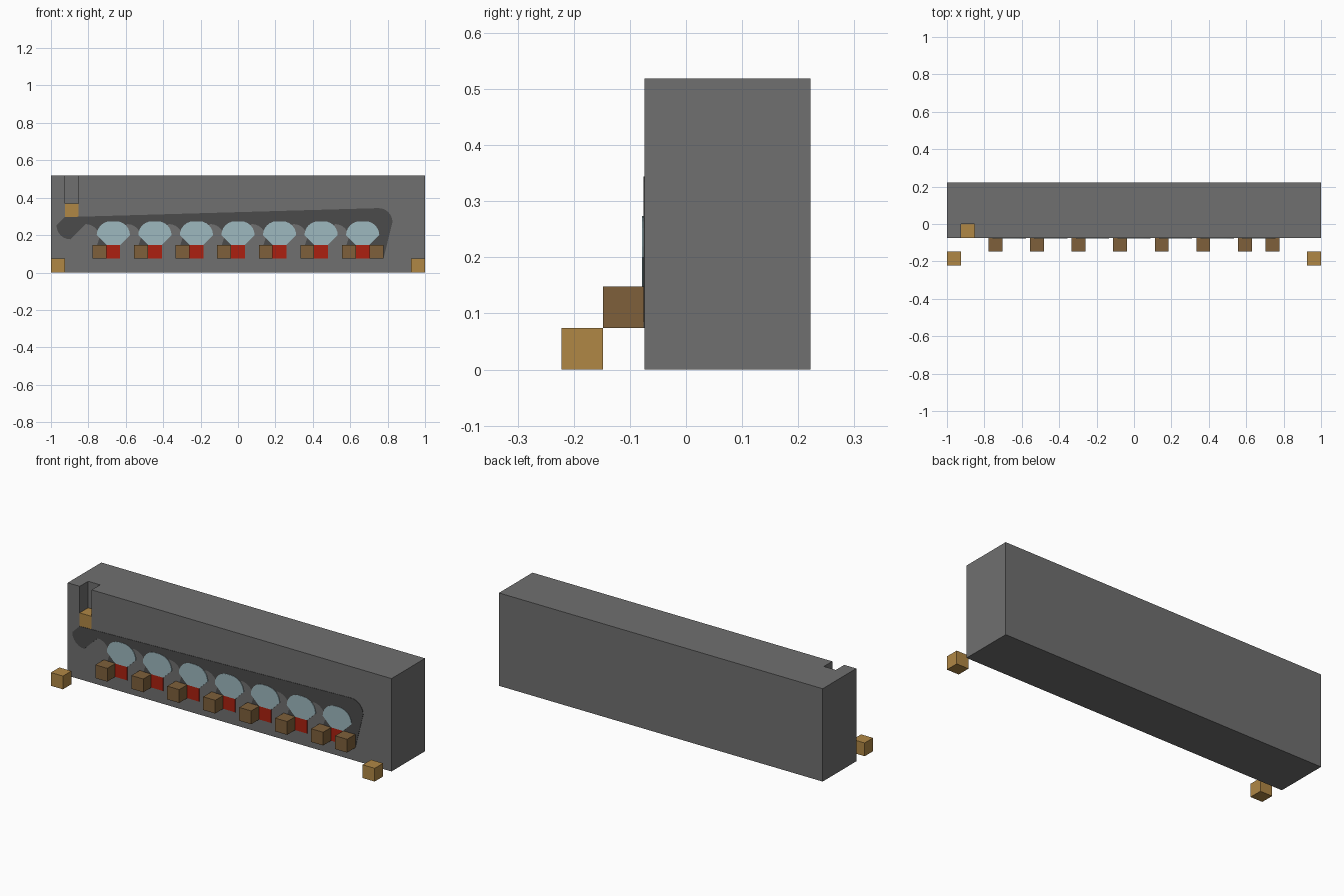
import bpy, bmesh
from mathutils import Vector

cube = bpy.data.objects.get("Cube")
if cube:
    bpy.data.objects.remove(cube, do_unlink=True)

U = 2 / 27          # one grid unit
FRONT = -1          # front face of the wall, in grid units


def material(name, hex_code):
    def linear(v):
        return v / 12.92 if v <= 0.04045 else ((v + 0.055) / 1.055) ** 2.4
    rgb = [linear(int(hex_code[i:i + 2], 16) / 255) for i in (0, 2, 4)]
    mat = bpy.data.materials.new(name)
    mat.use_nodes = True
    mat.diffuse_color = (*rgb, 1)
    mat.node_tree.nodes["Principled BSDF"].inputs["Base Color"].default_value = (*rgb, 1)
    return mat


stone = material("grey stone", "707070")
channel_mat = material("dark channel", "4B4B4B")
gold = material("light wood", "B08745")
brown = material("dark wood", "7E603B")
glass = material("pale blue", "9DB8BF")
red = material("red", "AC2010")


def finish(name, bm, mat):
    bmesh.ops.recalc_face_normals(bm, faces=bm.faces)
    mesh = bpy.data.meshes.new(name)
    bm.to_mesh(mesh)
    bm.free()
    mesh.materials.append(mat)
    obj = bpy.data.objects.new(name, mesh)
    bpy.context.collection.objects.link(obj)
    return obj


def box(name, low, high, mat):
    """Box between two corners in grid units, x counted from the right end."""
    bm = bmesh.new()
    bmesh.ops.create_cube(bm, size=1)
    for v in bm.verts:
        v.co = [U * (a if c < 0 else b) for c, a, b in zip(v.co, low, high)]
        v.co.x -= 1
    return finish(name, bm, mat)


def unit_cube(name, x, y, z, mat):
    return box(name, (x, y, z), (x + 1, y + 1, z + 1), mat)


def plate(name, corners, thickness, mat):
    """Thin front plate from (x, z, corner radius) points."""
    outline = []
    for i, (x, z, r) in enumerate(corners):
        p = Vector((x, z))
        if not r:
            outline.append(p)
            continue
        a = p + (Vector(corners[i - 1][:2]) - p).normalized() * r
        b = p + (Vector(corners[(i + 1) % len(corners)][:2]) - p).normalized() * r
        centre = a + b - p
        for k in range(7):
            t = k / 6
            d = (a - centre).slerp(b - centre, t)
            outline.append(centre + d)
    bm = bmesh.new()
    face = bm.faces.new([bm.verts.new((q.x * U - 1, FRONT * U, q.y * U)) for q in outline])
    result = bmesh.ops.extrude_face_region(bm, geom=[face])
    moved = [g for g in result["geom"] if isinstance(g, bmesh.types.BMVert)]
    bmesh.ops.translate(bm, verts=moved, vec=(0, -thickness, 0))
    return finish(name, bm, mat)


# Wall with a slot cut down from the top
wall = box("wall", (0, FRONT, 0), (27, 3, 7), stone)
cutter = box("slot_cutter", (1, FRONT - 1, 4), (2, 0, 8), stone)
cutter.hide_render = True
cut = wall.modifiers.new("slot", "BOOLEAN")
cut.operation, cut.solver, cut.object = "DIFFERENCE", "EXACT", cutter
bpy.context.view_layer.objects.active = wall
bpy.ops.object.modifier_apply(modifier=cut.name)
bpy.data.objects.remove(cutter, do_unlink=True)

# Wooden blocks in the slot and at both front corners
unit_cube("slot_block", 1, FRONT, 4, gold)
unit_cube("right_corner_block", 0, -3, 0, gold)
unit_cube("left_corner_block", 26, -3, 0, gold)

# Comb-shaped dark channel
comb = [(1, 4, 0), (1, 3, 0.4)]
columns = range(3, 22, 3)
for x in columns:
    comb += [(x, 3, 0.5), (x, 1, 0)]
    if x < 21:
        comb += [(x + 2, 1, 0), (x + 2, 3, 0)]
comb += [(24, 1, 0), (24, 4, 0.35)]
plate("channel", comb, 0.002, channel_mat)

# Repeated bays: wooden block, red panel and blue panel
for n, x in enumerate(columns, 1):
    unit_cube(f"bay_block_{n}", x, FRONT - 1, 1, brown)
    a, b = x + 1, x + 2
    plate(f"red_panel_{n}", [(a, 1, 0), (b, 1, 0), (b, 2, 0), (a, 2, 0)], 0.004, red)
    plate(f"blue_panel_{n}", [(a, 2, 0), (b, 2, 0), (b, 3, 0.3), (a, 3, 0.3)], 0.004, glass)
unit_cube("end_bay_block", 23, FRONT - 1, 1, brown)
